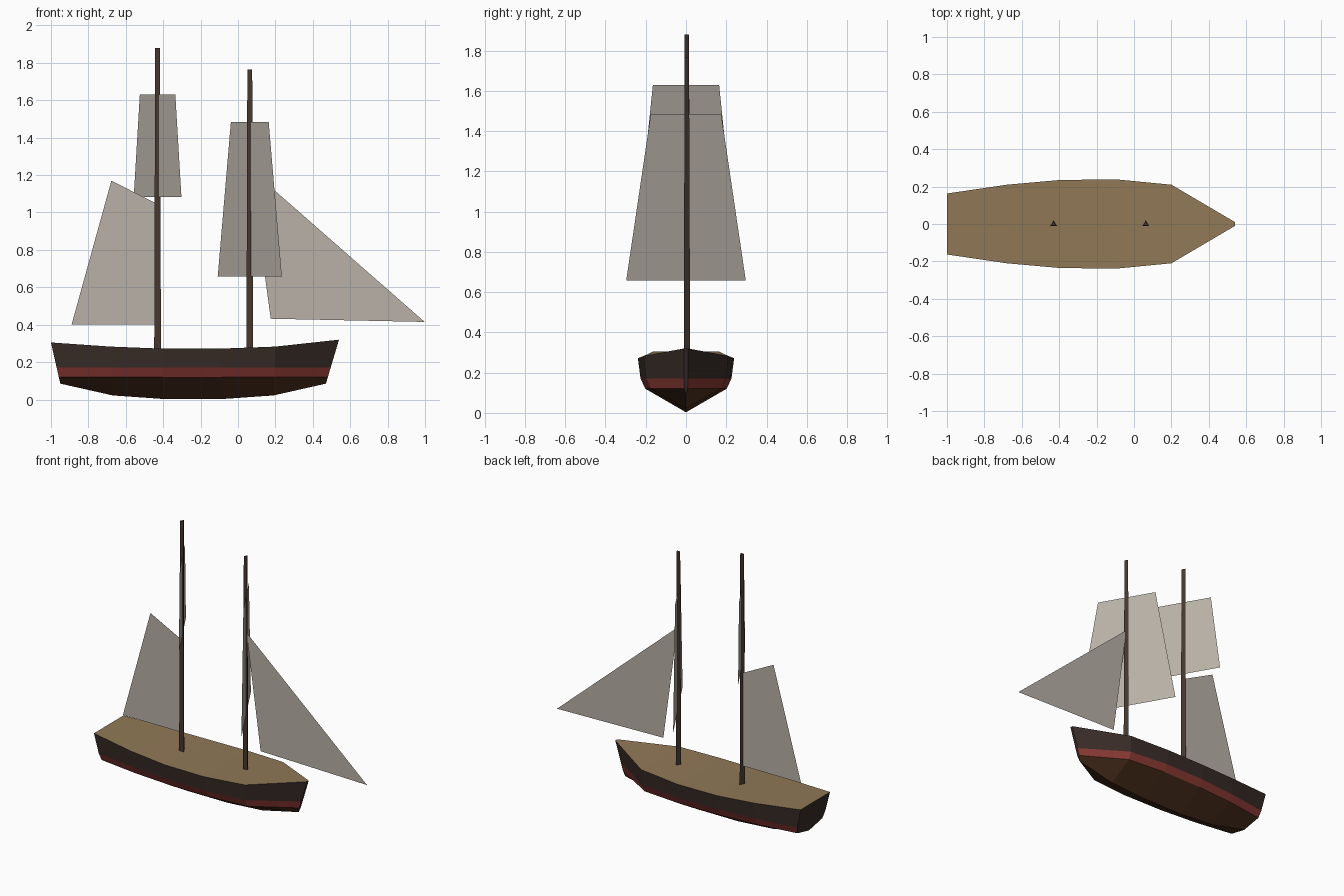
import bpy, math

if "Cube" in bpy.data.objects:
    bpy.data.objects.remove(bpy.data.objects["Cube"])


def material(name, rgb):
    m = bpy.data.materials.new(name)
    m.diffuse_color = (*rgb, 1)
    m.use_nodes = True
    m.node_tree.nodes["Principled BSDF"].inputs["Base Color"].default_value = m.diffuse_color
    return m


DARK = material("dark_planks", (0.04, 0.025, 0.02))
RED = material("red_stripe", (0.25, 0.04, 0.033))
BOTTOM = material("bottom_brown", (0.08, 0.032, 0.014))
DECK = material("deck_wood", (0.28, 0.19, 0.095))
SPAR = material("spar_wood", (0.06, 0.038, 0.028))
SAIL = material("sail_cloth", (0.48, 0.44, 0.39))


def build(name, verts, faces, mats, face_mats=None):
    me = bpy.data.meshes.new(name)
    me.from_pydata(verts, [], faces)
    for m in mats:
        me.materials.append(m)
    if face_mats:
        me.polygons.foreach_set("material_index", face_mats)
    me.update()
    ob = bpy.data.objects.new(name, me)
    bpy.context.collection.objects.link(ob)
    return ob


# Hull stations: sheer x, keel x, half width, sheer z, keel z
stations = [
    (-1.00, -0.95, 0.163, 0.305, 0.085),
    (-0.68, -0.67, 0.210, 0.283, 0.022),
    (-0.40, -0.40, 0.235, 0.272, 0.003),
    (-0.10, -0.08, 0.239, 0.272, 0.003),
    (0.20, 0.19, 0.210, 0.283, 0.022),
    (0.54, 0.47, 0.010, 0.320, 0.085),
]
verts = []
for xs, xk, w, zs, zk in stations:
    def at(z):
        return xk + (xs - xk) * (z - zk) / (zs - zk)
    half = [(w, zs), (w * 0.945, 0.17), (w * 0.845, 0.12)]
    ring = [(-y, z) for y, z in half] + [(0, zk)] + [(y, z) for y, z in half[::-1]]
    verts += [(at(z), y, z) for y, z in ring]

# Seven points per station; the closing strip is the deck
faces, tints = [], []
strip_tints = [0, 1, 2, 2, 1, 0, 3]
for s in range(len(stations) - 1):
    a, b = s * 7, s * 7 + 7
    for k in range(7):
        n = (k + 1) % 7
        faces.append((a + k, a + n, b + n, b + k))
        tints.append(strip_tints[k])
last = (len(stations) - 1) * 7
faces += [tuple(range(6, -1, -1)), tuple(range(last, last + 7))]
tints += [0, 0]
build("hull", verts, faces, [DARK, RED, BOTTOM, DECK], tints)


# Three-sided tapered masts
def mast(name, x, top):
    v = []
    for z, r in ((0.2, 0.021), (top, 0.015)):
        for i in range(3):
            a = math.radians(90 + 120 * i)
            v.append((x + r * math.cos(a), r * math.sin(a), z))
    f = [(i, (i + 1) % 3, (i + 1) % 3 + 3, i + 3) for i in range(3)]
    build(name, v, f + [(2, 1, 0), (3, 4, 5)], [SPAR])


AFT, FORE = -0.43, 0.063
mast("aft_mast", AFT, 1.88)
mast("fore_mast", FORE, 1.765)


# Square sails, braced 30 degrees round from square across the hull
def square_sail(name, x, z0, z1, w0, w1):
    dx, dy = math.sin(math.radians(30)), -math.cos(math.radians(30))
    pts = [(-w0, z0), (w0, z0), (w1, z1), (-w1, z1)]
    build(name, [(x + t * dx, t * dy, z) for t, z in pts], [(0, 1, 2, 3)], [SAIL])


square_sail("aft_topsail", AFT, 1.083, 1.63, 0.255, 0.19)
square_sail("fore_square_sail", FORE, 0.657, 1.485, 0.343, 0.202)


# Fore-and-aft sails on the centreline
def flat_sail(name, pts):
    build(name, [(x, 0, z) for x, z in pts], [tuple(range(len(pts)))], [SAIL])


flat_sail("gaff_sail", [(-0.89, 0.40), (AFT, 0.40), (AFT, 1.045), (-0.677, 1.17)])
flat_sail("jib", [(0.175, 0.432), (0.998, 0.415), (0.066, 1.232)])
